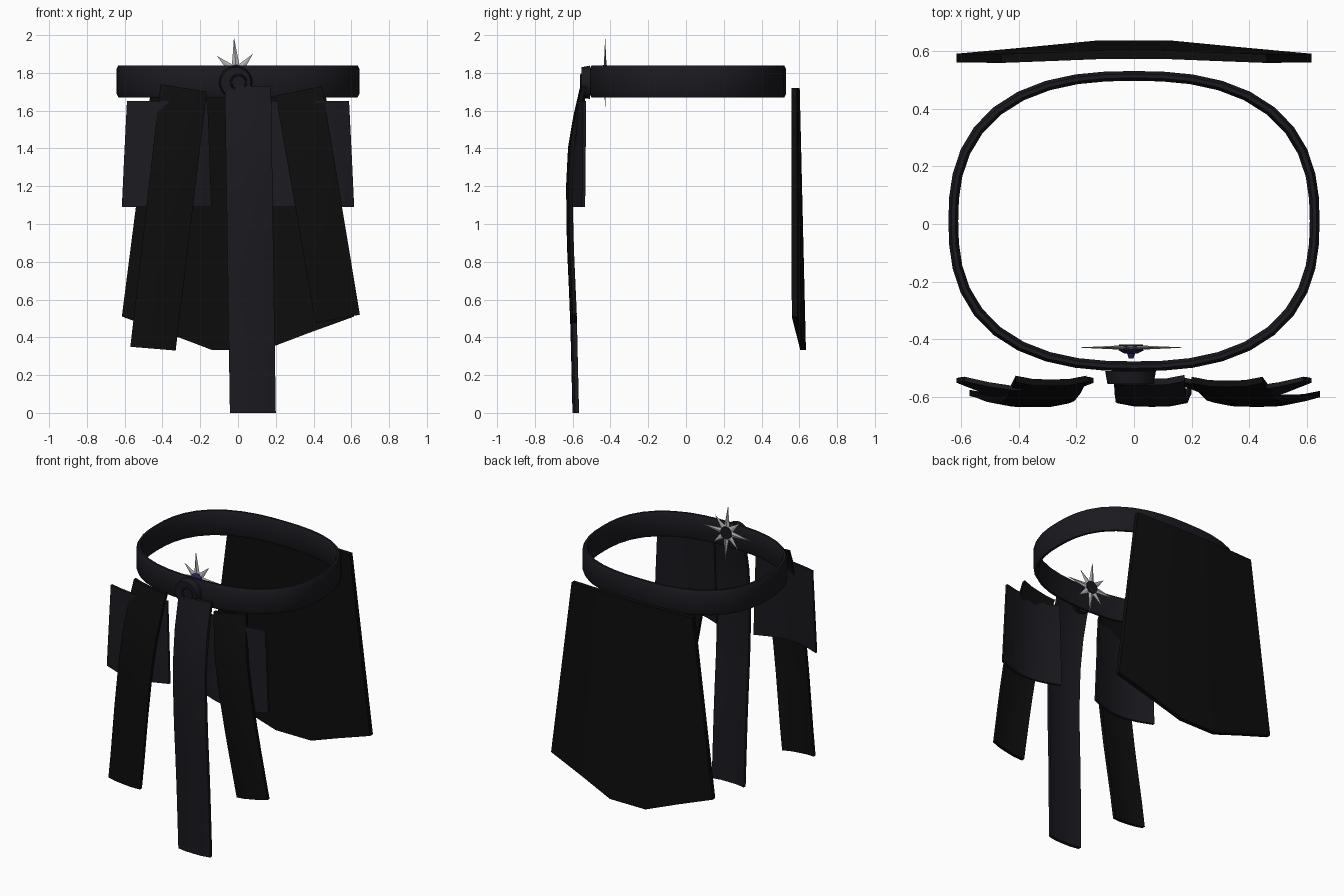
import bpy, bmesh, math
from mathutils import Matrix

if "Cube" in bpy.data.objects:
    bpy.data.objects.remove(bpy.data.objects["Cube"])


def material(name, r, g, b):
    m = bpy.data.materials.new(name)
    m.diffuse_color = (r, g, b, 1)
    m.use_nodes = True
    m.node_tree.nodes["Principled BSDF"].inputs["Base Color"].default_value = m.diffuse_color
    return m


LEATHER = material("dark_leather", 0.010, 0.010, 0.014)
CLOTH = material("black_cloth", 0.004, 0.004, 0.004)
SILVER = material("silver", 0.45, 0.45, 0.45)
BLUE = material("navy", 0.02, 0.02, 0.12)


def finish(name, bm, mat, smooth=None):
    bmesh.ops.recalc_face_normals(bm, faces=bm.faces)
    me = bpy.data.meshes.new(name)
    bm.to_mesh(me)
    bm.free()
    me.materials.append(mat)
    ob = bpy.data.objects.new(name, me)
    bpy.context.collection.objects.link(ob)
    if smooth:
        bpy.ops.object.select_all(action='DESELECT')
        bpy.context.view_layer.objects.active = ob
        ob.select_set(True)
        bpy.ops.object.shade_smooth_by_angle(angle=math.radians(smooth))
    return ob


def sheet(name, rows, cols, thick, mat):
    """rows: (left x, left z, right x, right z, edge y, bow, drop); cols: (t, amount)."""
    bm = bmesh.new()
    grid = [[bm.verts.new((lx + (rx - lx) * t, y + bow * c, lz + (rz - lz) * t - drop * c))
             for t, c in cols] for lx, lz, rx, rz, y, bow, drop in rows]
    for a, b in zip(grid, grid[1:]):
        for i in range(len(cols) - 1):
            bm.faces.new((a[i], a[i + 1], b[i + 1], b[i]))
    ext = bmesh.ops.extrude_face_region(bm, geom=bm.faces[:], use_keep_orig=True)
    bmesh.ops.translate(bm, vec=(0, thick, 0),
                        verts=[v for v in ext["geom"] if isinstance(v, bmesh.types.BMVert)])
    return finish(name, bm, mat, 30)


# belt: rounded oval band with chamfered rims
bm = bmesh.new()
section = [(0, 1.69), (0, 1.82), (0.010, 1.84), (0.024, 1.84), (0.034, 1.82),
           (0.034, 1.69), (0.024, 1.67), (0.010, 1.67)]
N, rings = 40, []
for i in range(N):
    a = 2 * math.pi * i / N
    c, s = math.cos(a), math.sin(a)
    k = (abs(c) ** 2.5 + abs(s) ** 2.5) ** (-1 / 2.5)
    rings.append([bm.verts.new((k * c * (0.643 - d), 0.01 + k * s * (0.52 - d), z))
                  for d, z in section])
for i in range(N):
    p, q = rings[i], rings[(i + 1) % N]
    for j in range(8):
        bm.faces.new((p[j], p[(j + 1) % 8], q[(j + 1) % 8], q[j]))
finish("belt", bm, LEATHER, 30)

# hanging straps share one curved side profile
PROFILE = [(1.73, -0.545), (1.6, -0.578), (1.4, -0.612), (1.2, -0.622),
           (0.9, -0.618), (0.5, -0.600), (0.0, -0.588)]
BEND = [(0, 0), (0.25, 0.9), (0.5, 1), (0.75, 0.9), (1, 0)]


def strap_y(z):
    for (z1, y1), (z0, y0) in zip(PROFILE, PROFILE[1:]):
        if z >= z0:
            return y0 + (y1 - y0) * min(1, (z - z0) / (z1 - z0))


def strap(name, top, bottom, mat):
    rows = []
    for i in range(9):
        f = i / 8
        p = [a + (b - a) * f for a, b in zip(top, bottom)]
        rows.append((*p, strap_y((p[1] + p[3]) / 2), -0.013, 0))
    sheet(name, rows, BEND, 0.022, mat)


strap("centre_strap", (-0.07, 1.73, 0.175, 1.73), (-0.043, 0, 0.20, 0), LEATHER)
strap("left_strap", (-0.41, 1.74, -0.165, 1.70), (-0.57, 0.35, -0.33, 0.33), CLOTH)
strap("right_strap", (0.20, 1.68, 0.445, 1.73), (0.41, 0.475, 0.645, 0.52), CLOTH)

# short hip panels, mirrored
for side, name in ((-1, "left_hip_panel"), (1, "right_hip_panel")):
    sheet(name, [(side * 0.588, 1.65, side * 0.16, 1.65, -0.545, -0.032, 0),
                 (side * 0.602, 1.37, side * 0.15, 1.37, -0.547, -0.05, 0),
                 (side * 0.615, 1.09, side * 0.14, 1.09, -0.55, -0.062, 0)],
          [(0, 0), (0.2, 0.6), (0.4, 1), (0.6, 1), (0.8, 0.6), (1, 0)], 0.016, LEATHER)

# rear cape with a pointed hem
sheet("rear_cape", [(-0.46, 1.72, 0.46, 1.72, 0.558, 0.014, 0),
                    (-0.615, 0.51, 0.615, 0.51, 0.560, 0.045, 0.178)],
      [(0, 0), (0.2, 0.5), (0.39, 1), (0.61, 1), (0.8, 0.5), (1, 0)], 0.030, CLOTH)


def disc(name, r1, r2, depth, x, y, z, mat, n=24):
    """Cylinder or cone along y; r2 is the front radius."""
    bm = bmesh.new()
    bmesh.ops.create_cone(bm, cap_ends=True, segments=n, radius1=r1, radius2=r2, depth=depth,
                          matrix=Matrix.Translation((x, y, z)) @ Matrix.Rotation(math.pi / 2, 4, 'X'))
    return finish(name, bm, mat, 30)


# front boss with raised ring and stud
disc("front_boss", 0.088, 0.080, 0.045, -0.012, -0.532, 1.75, LEATHER)
bpy.ops.mesh.primitive_torus_add(location=(0.003, -0.554, 1.75), rotation=(math.pi / 2, 0, 0),
                                 major_radius=0.04, minor_radius=0.006,
                                 major_segments=24, minor_segments=8)
bpy.context.object.name = "boss_ring"
bpy.context.object.data.materials.append(LEATHER)

# eight-pointed star ornament: long and short faceted spikes
SX, SY, SZ = -0.010, -0.428, 1.80
bm = bmesh.new()
rim = []
for i in range(16):
    a = math.pi / 2 + 0.06 + i * math.pi / 8
    r = 0.05 if i % 2 else (0.19 if i % 4 == 0 else 0.135)
    rim.append(bm.verts.new((SX + r * math.cos(a), SY, SZ + r * math.sin(a))))
for dy in (-0.009, 0.009):
    hub = bm.verts.new((SX, SY + dy, SZ))
    for i in range(16):
        bm.faces.new((rim[i], rim[(i + 1) % 16], hub))
finish("star", bm, SILVER)

# star centre: dark plate behind, blue stepped gem in front
disc("star_centre", 0.042, 0.042, 0.022, SX, SY, SZ, LEATHER, 16)
disc("gem_base", 0.045, 0.022, 0.012, SX, -0.443, SZ, BLUE, 16)
disc("gem_tip", 0.014, 0.008, 0.018, SX, -0.457, SZ, BLUE, 12)
